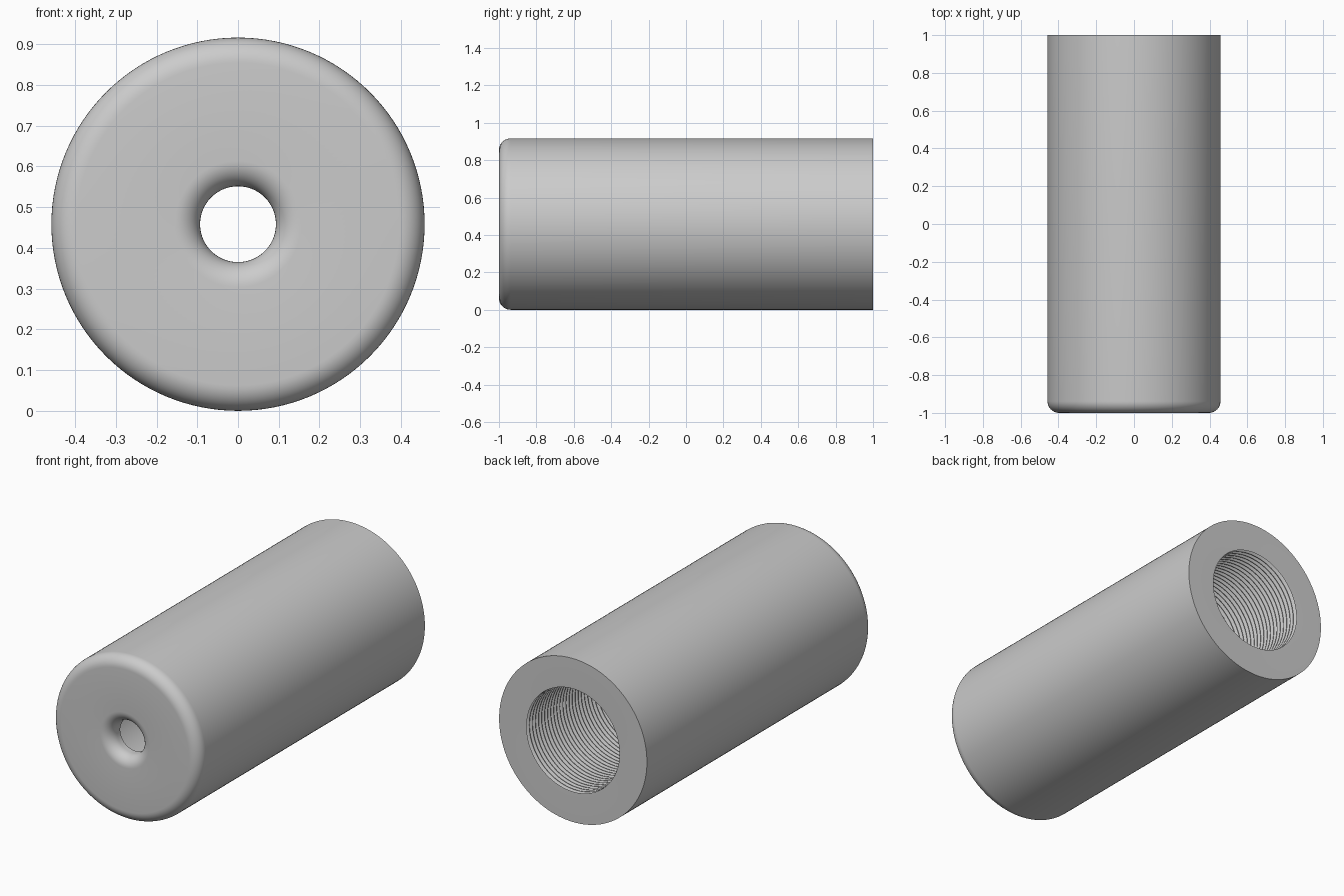
import bpy, bmesh, math
from mathutils import Vector

cube = bpy.data.objects.get("Cube")
if cube:
    bpy.data.objects.remove(cube, do_unlink=True)

OUTER, HOLE, MAJOR, MINOR = 0.458, 0.093, 0.307, 0.288
FRONT, BACK = -1.0, 1.0
ROUND = 0.062          # radius of both rounded front edges
WALL = 0.09            # thickness of the front wall
PITCH, TURNS = 0.027, 30
SEGMENTS = 128


def arc(r, y, start, end, steps=10):
    """Quarter-round as (radius, y) points about a centre."""
    angles = [math.radians(start + (end - start) * i / steps) for i in range(steps + 1)]
    return [(r + ROUND * math.cos(a), y + ROUND * math.sin(a)) for a in angles]


# Half section of the sleeve: back rim, outer wall, rounded front, hole, bore
profile = [(MAJOR, BACK), (OUTER, BACK)]
profile += arc(OUTER - ROUND, FRONT + ROUND, 0, -90)
profile += arc(HOLE + ROUND, FRONT + ROUND, 270, 180)
profile += [(HOLE, FRONT + WALL), (MINOR, FRONT + WALL)]

# Screw thread at the back of the bore, one V groove per turn
thread_start = BACK - PITCH * TURNS
for i in range(TURNS):
    y = thread_start + PITCH * i
    profile += [(MINOR, y), (MINOR, y + PITCH * 0.12), (MAJOR, y + PITCH * 0.5),
                (MAJOR, y + PITCH * 0.62)]
profile.append((MINOR, BACK - PITCH * 0.02))

# Revolve the closed section about the long axis
bm = bmesh.new()
verts = [bm.verts.new((r, y, 0)) for r, y in profile]
edges = [bm.edges.new((v, verts[(i + 1) % len(verts)])) for i, v in enumerate(verts)]
bmesh.ops.spin(bm, geom=verts + edges, cent=(0, 0, 0), axis=(0, 1, 0),
               angle=math.tau, steps=SEGMENTS, use_merge=True)
bmesh.ops.remove_doubles(bm, verts=bm.verts, dist=0.0001)
bmesh.ops.recalc_face_normals(bm, faces=bm.faces)
bmesh.ops.translate(bm, verts=bm.verts, vec=Vector((0, 0, OUTER)))

mesh = bpy.data.meshes.new("threaded_sleeve")
bm.to_mesh(mesh)
bm.free()
sleeve = bpy.data.objects.new("threaded_sleeve", mesh)
bpy.context.collection.objects.link(sleeve)

# Plain grey finish
grey = bpy.data.materials.new("plain_grey")
grey.use_nodes = True
colour = (0.6, 0.6, 0.6, 1)
grey.diffuse_color = colour
grey.node_tree.nodes["Principled BSDF"].inputs["Base Color"].default_value = colour
mesh.materials.append(grey)

bpy.ops.object.select_all(action="DESELECT")
sleeve.select_set(True)
bpy.context.view_layer.objects.active = sleeve
bpy.ops.object.shade_smooth_by_angle(angle=math.radians(30))
